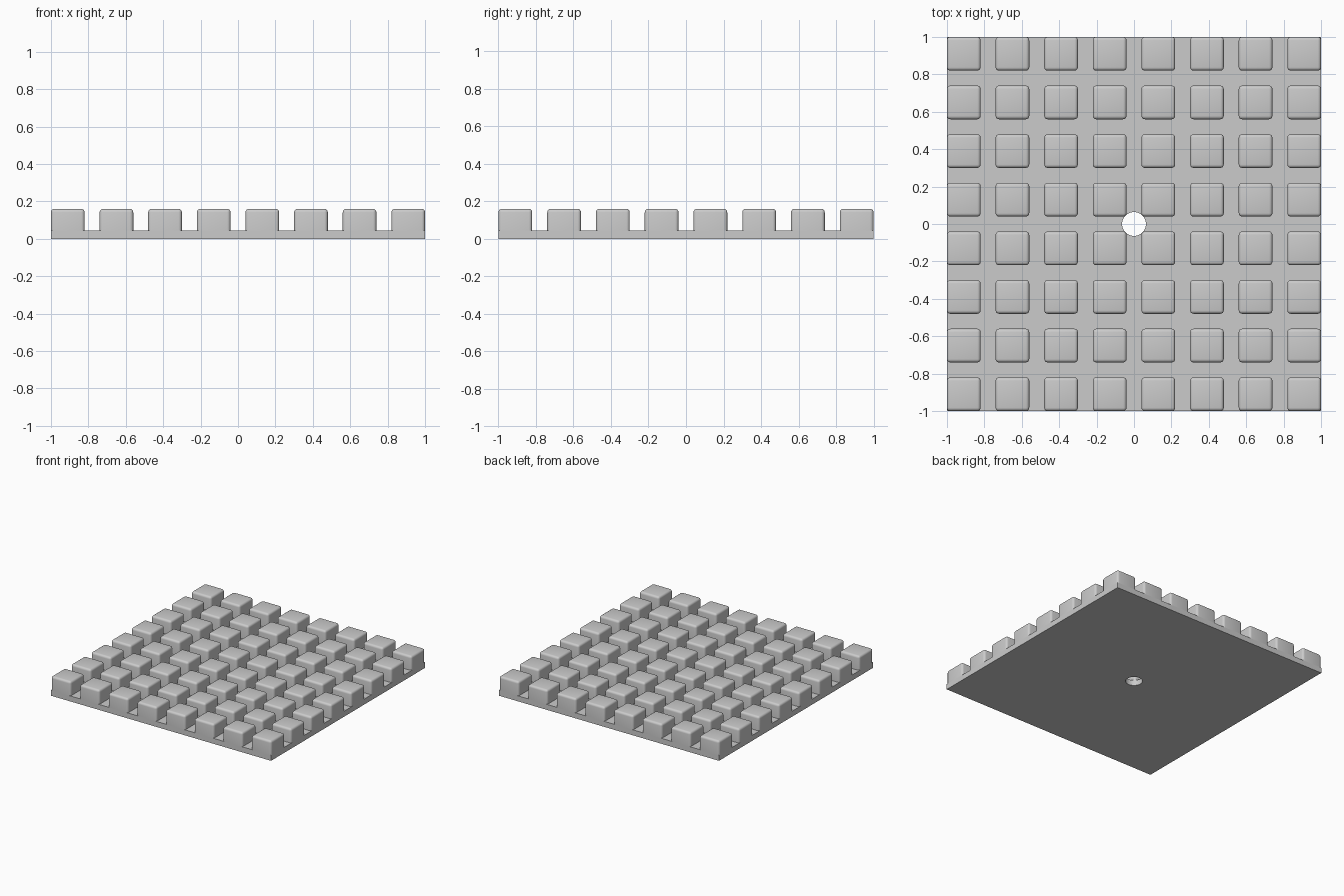
import bpy
import bmesh
from mathutils import Matrix

cube = bpy.data.objects.get("Cube")
if cube:
    bpy.data.objects.remove(cube, do_unlink=True)

COUNT = 8
PITCH = 0.26
BLOCK = 0.18
PLATE_TOP = 0.045
TOP = 0.16
ROUND = 0.018
HOLE_RADIUS = 0.064

# One plain grey for the whole model
grey = bpy.data.materials.new("plain grey")
grey.use_nodes = True
colour = (0.6, 0.6, 0.6, 1)
grey.diffuse_color = colour
grey.node_tree.nodes["Principled BSDF"].inputs["Base Color"].default_value = colour


def make_object(name, bm):
    mesh = bpy.data.meshes.new(name)
    bm.to_mesh(mesh)
    bm.free()
    obj = bpy.data.objects.new(name, mesh)
    bpy.context.collection.objects.link(obj)
    mesh.materials.append(grey)
    return obj


def box(bm, x, y, width, z0, z1):
    place = Matrix.Translation((x, y, (z0 + z1) / 2)) @ Matrix.Diagonal((width, width, z1 - z0, 1))
    return bmesh.ops.create_cube(bm, size=1, matrix=place)["verts"]


# Square base plate
bm = bmesh.new()
box(bm, 0, 0, 2, 0, PLATE_TOP)
plate = make_object("base_plate", bm)

# Round hole through the middle of the plate
bm = bmesh.new()
bmesh.ops.create_cone(bm, cap_ends=True, segments=48, radius1=HOLE_RADIUS,
                      radius2=HOLE_RADIUS, depth=0.5)
cutter = make_object("hole_cutter", bm)
cutter.hide_render = True
cutter.hide_viewport = True
hole = plate.modifiers.new("centre hole", 'BOOLEAN')
hole.operation = 'DIFFERENCE'
hole.solver = 'EXACT'
hole.object = cutter

# Grid of raised blocks with rounded sides and tops, open where they meet the plate
bm = bmesh.new()
centres = [(i - (COUNT - 1) / 2) * PITCH for i in range(COUNT)]
for x in centres:
    for y in centres:
        box(bm, x, y, BLOCK, PLATE_TOP, TOP)
bottoms = [f for f in bm.faces if f.normal.z < -0.5]
bmesh.ops.delete(bm, geom=bottoms, context='FACES_ONLY')
edges = [e for e in bm.edges if not e.is_boundary]
bmesh.ops.bevel(bm, geom=edges, offset=ROUND, offset_type='OFFSET',
                segments=4, profile=0.5, affect='EDGES')
blocks = make_object("raised_blocks", bm)

# Smooth shading with crisp edges kept
bpy.ops.object.select_all(action='DESELECT')
for obj in (plate, blocks):
    obj.select_set(True)
bpy.context.view_layer.objects.active = blocks
bpy.ops.object.shade_smooth_by_angle()
